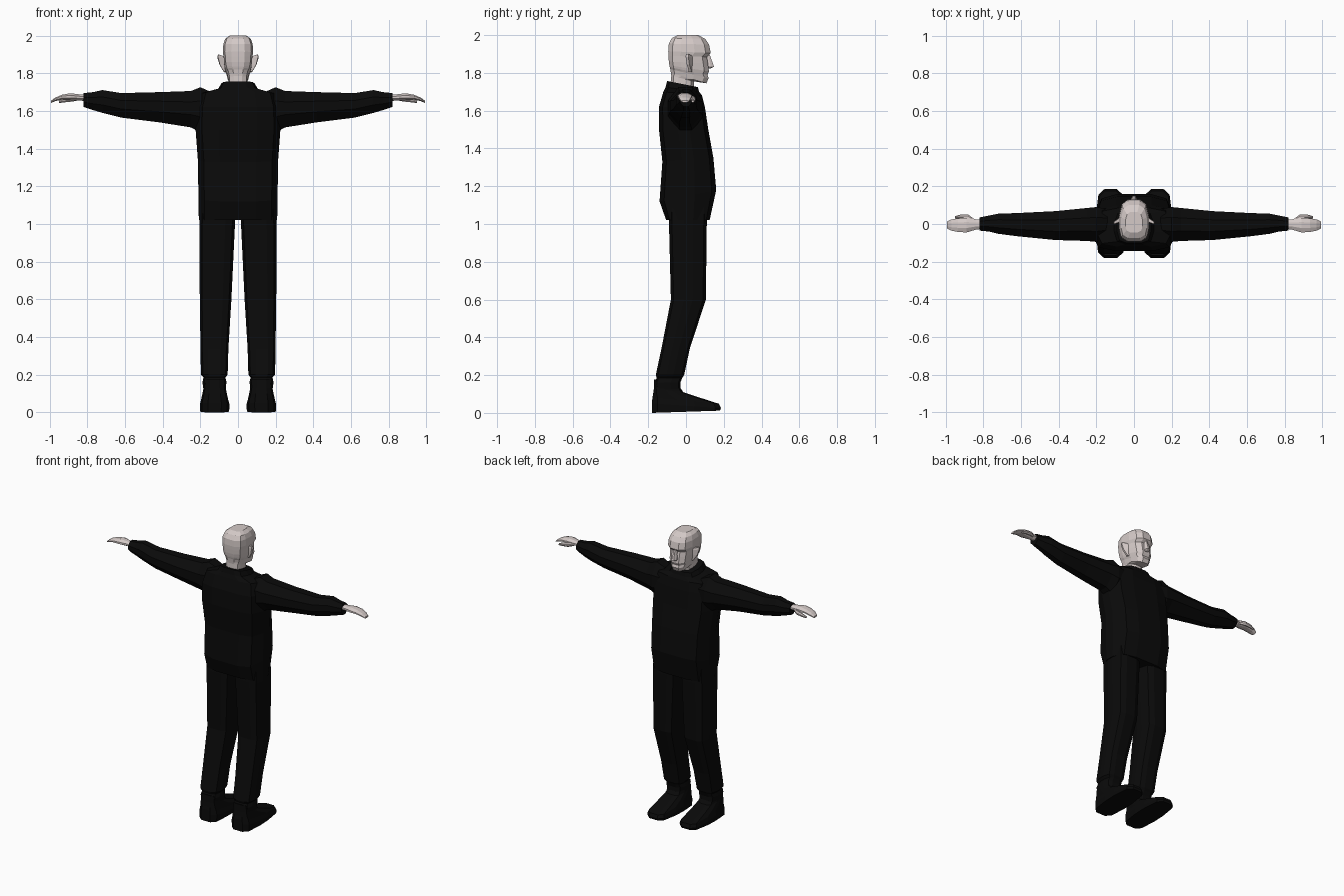
import bpy, bmesh
from mathutils import Vector


def material(name, rgb):
    m = bpy.data.materials.new(name)
    m.diffuse_color = (*rgb, 1)
    return m


BLACK = material("black cloth", (0.003, 0.003, 0.003))
SKIN = material("pale skin", (0.66, 0.59, 0.575))

# Half cross-sections: (share of half-width, position from back 0 to front 1)
BODY = [(.45, 0), (.85, .08), (1, .38), (1, .62), (.82, .92), (.42, 1)]
SKULL = [(.45, 0), (.88, .1), (1, .3), (1, .62), (.82, .88), (.4, 1)]
OCT = [(.45, 0), (1, .25), (1, .72), (.5, 1)]


def finish(name, bm, mat, mirror):
    bmesh.ops.recalc_face_normals(bm, faces=bm.faces)
    mesh = bpy.data.meshes.new(name)
    bm.to_mesh(mesh)
    bm.free()
    mesh.materials.append(mat)
    ob = bpy.data.objects.new(name, mesh)
    bpy.context.collection.objects.link(ob)
    if mirror:
        ob.modifiers.new("Mirror", 'MIRROR')
    return ob


def loft(name, rings, mat, mirror=False):
    """Skin a list of equal-length point rings and cap both ends."""
    bm = bmesh.new()
    loops = [[bm.verts.new(p) for p in ring] for ring in rings]
    n = len(loops[0])
    for a, b in zip(loops, loops[1:]):
        for i in range(n):
            j = (i + 1) % n
            bm.faces.new((a[i], a[j], b[j], b[i]))
    bm.faces.new(loops[0])
    bm.faces.new(loops[-1])
    return finish(name, bm, mat, mirror)


def upright(shape, cx, w, yb, yf, zb, zf):
    """Horizontal ring, tilted from zb at the back to zf at the front."""
    half = [(u * w, yb + t * (yf - yb), zb + t * (zf - zb)) for u, t in shape]
    return ([Vector((cx + x, y, z)) for x, y, z in half]
            + [Vector((cx - x, y, z)) for x, y, z in reversed(half)])


def sideways(x, yb, yf, zb, zt):
    """Ring facing along x, for arms and hands."""
    cy, cz, w, h = (yb + yf) / 2, (zb + zt) / 2, (yf - yb) / 2, (zt - zb) / 2
    pts = [(-.4, 1), (.4, 1), (1, .4), (1, -.3), (.35, -1), (-.35, -1), (-1, -.3), (-1, .4)]
    return [Vector((x, cy + a * w, cz + b * h)) for a, b in pts]


# Loose shirt with standing collar
loft("shirt", [upright(BODY, 0, *r) for r in [
    (.208, -.105, .125, 1.02, 1.02), (.21, -.14, .16, 1.12, 1.18),
    (.213, -.125, .145, 1.33, 1.35), (.225, -.143, .118, 1.50, 1.50),
    (.222, -.143, .10, 1.62, 1.62), (.20, -.12, .085, 1.70, 1.68),
    (.105, -.108, .07, 1.725, 1.70), (.09, -.10, .062, 1.757, 1.725)]], BLACK)

# Sleeves
loft("sleeves", [sideways(*r) for r in [
    (.14, -.08, .08, 1.52, 1.70), (.20, -.095, .09, 1.485, 1.726),
    (.25, -.09, .085, 1.513, 1.706), (.42, -.085, .068, 1.54, 1.70),
    (.62, -.065, .058, 1.565, 1.695), (.72, -.052, .055, 1.59, 1.711),
    (.77, -.04, .045, 1.605, 1.70), (.82, -.035, .035, 1.622, 1.695)]], BLACK, True)

# Trouser legs with gathered ankles: centre x, half-width, back, front, height
loft("trousers", [upright(BODY, cx, w, yb, yf, z, z) for cx, w, yb, yf, z in [
    (.108, .094, -.09, .11, 1.10), (.11, .094, -.09, .11, 1.0),
    (.119, .084, -.08, .105, .60), (.125, .074, -.13, .02, .34),
    (.126, .071, -.16, -.01, .20), (.125, .058, -.155, -.02, .185),
    (.125, .064, -.165, -.03, .16), (.125, .058, -.16, -.03, .12)]], BLACK, True)

# Shoes
loft("shoes", [upright(BODY, .124, *r) for r in [
    (.077, -.18, .18, 0, .012), (.079, -.18, .185, .05, .025),
    (.072, -.178, .175, .08, .048), (.066, -.174, .06, .10, .085),
    (.06, -.17, -.015, .13, .11), (.057, -.168, -.035, .178, .14)]], BLACK, True)

# Hands, flat palms with drooping fingertips, and thumbs
loft("hands", [sideways(*r) for r in [
    (.80, -.025, .022, 1.653, 1.685), (.84, -.03, .025, 1.655, 1.688),
    (.89, -.045, .033, 1.657, 1.694), (.935, -.042, .03, 1.66, 1.686),
    (.97, -.035, .024, 1.652, 1.671), (.992, -.024, .014, 1.643, 1.655)]], SKIN, True)
loft("thumbs", [sideways(*r) for r in [
    (.85, .005, .028, 1.656, 1.68), (.88, .022, .05, 1.65, 1.676),
    (.92, .028, .05, 1.646, 1.668), (.95, .03, .042, 1.642, 1.655)]], SKIN, True)

# Neck and head, from throat through jaw, mouth, eyes, brow to crown
loft("head", [upright(SKULL, 0, *r) for r in [
    (.05, -.08, .04, 1.70, 1.70), (.05, -.078, .042, 1.785, 1.755),
    (.054, -.08, .108, 1.80, 1.745), (.060, -.083, .12, 1.82, 1.772),
    (.066, -.086, .114, 1.83, 1.79), (.070, -.088, .122, 1.84, 1.808),
    (.074, -.091, .116, 1.86, 1.85), (.076, -.093, .110, 1.89, 1.885),
    (.080, -.094, .131, 1.915, 1.905), (.078, -.091, .122, 1.955, 1.95),
    (.068, -.075, .102, 1.984, 1.98), (.045, -.045, .065, 2.0, 2.0)]], SKIN)

# Nose wedge
loft("nose", [upright(OCT, 0, *r) for r in [
    (.012, .09, .128, 1.822, 1.822), (.017, .09, .148, 1.828, 1.832),
    (.012, .09, .137, 1.865, 1.865), (.009, .09, .124, 1.90, 1.90)]], SKIN)

# Ears, thin and flared outwards at the top and back
loft("ears", [[Vector(p) for p in ring] for ring in [
    [(.06, .035, 1.81), (.074, .03, 1.805), (.074, .015, 1.808), (.06, .01, 1.815)],
    [(.066, .04, 1.85), (.098, .018, 1.845), (.096, .004, 1.845), (.066, .012, 1.85)],
    [(.068, .04, 1.88), (.110, .012, 1.885), (.106, -.002, 1.887), (.068, .012, 1.88)],
    [(.070, .036, 1.89), (.106, .012, 1.90), (.104, 0, 1.90), (.070, .014, 1.89)]]],
    SKIN, True)
